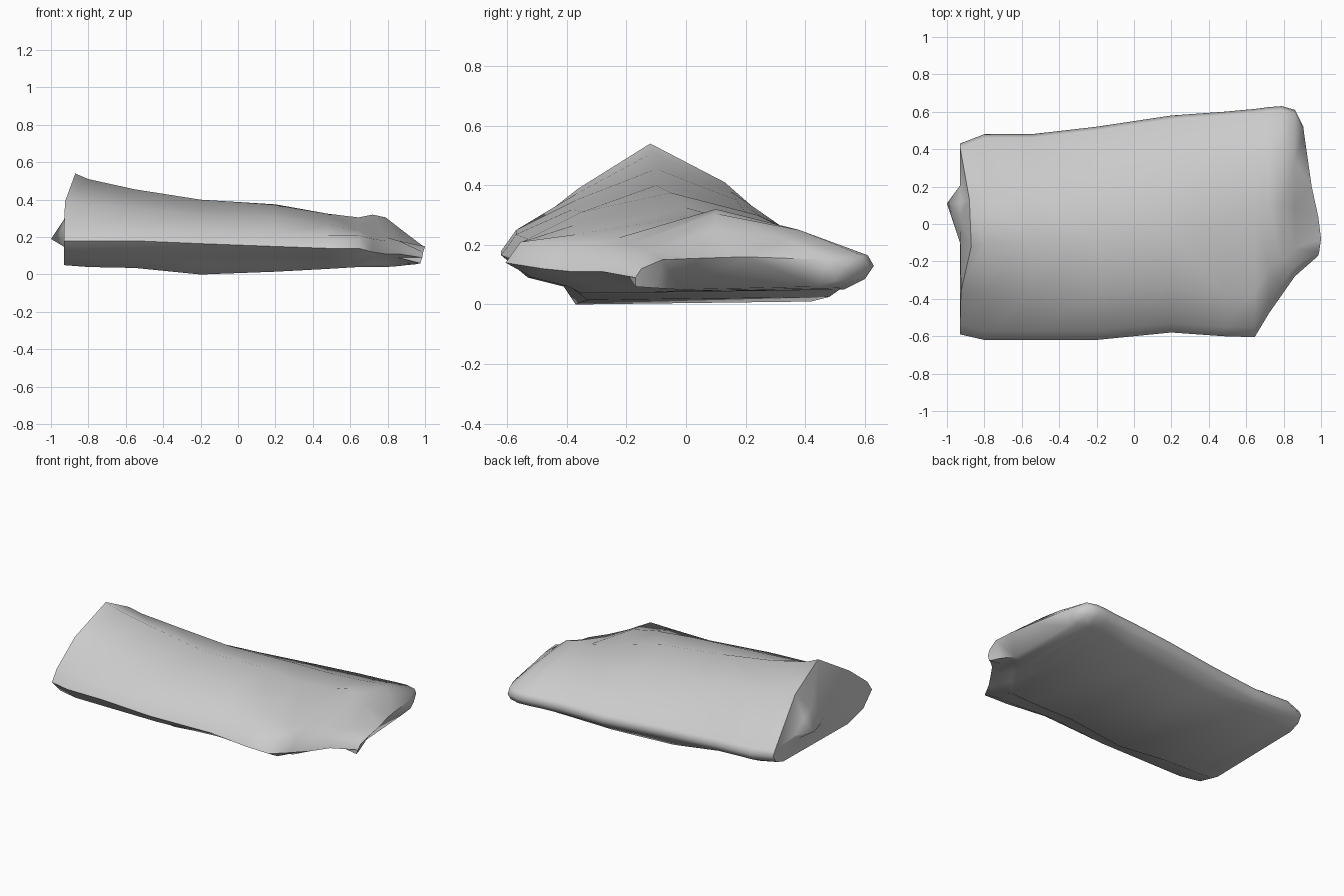
import bpy
import bmesh
import math
from mathutils import Vector

default_cube = bpy.data.objects.get("Cube")
if default_cube:
    bpy.data.objects.remove(default_cube)

# Grey stone material
stone = bpy.data.materials.new("grey stone")
stone.use_nodes = True
stone_colour = (0.6, 0.6, 0.6, 1)
stone.diffuse_color = stone_colour
stone.node_tree.nodes["Principled BSDF"].inputs["Base Color"].default_value = stone_colour

# Slices along the slab: x, bottom height, then (y, z) of the
# front lip, front slope, ridge, back slope and back lip
slices = [
    (-.93, .05, (-.59, .18), (-.36, .39), (-.12, .54), (.13, .41), (.43, .13)),
    (-.80, .04, (-.62, .18), (-.37, .37), (-.11, .51), (.15, .38), (.48, .13)),
    (-.55, .035, (-.62, .18), (-.37, .35), (-.10, .455), (.17, .35), (.48, .12)),
    (-.20, .00, (-.62, .165), (-.38, .32), (-.10, .40), (.20, .31), (.52, .12)),
    (.20, .015, (-.58, .15), (-.35, .31), (-.05, .375), (.24, .30), (.58, .12)),
    (.48, .03, (-.60, .14), (-.38, .265), (.00, .325), (.30, .27), (.60, .13)),
    (.645, .04, (-.605, .14), (-.37, .235), (.07, .305), (.34, .26), (.615, .13)),
    (.72, .04, (-.48, .12), (-.24, .22), (.10, .32), (.38, .25), (.625, .13)),
    (.79, .04, (-.38, .11), (-.19, .20), (.10, .305), (.38, .25), (.63, .13)),
    (.86, .045, (-.28, .11), (-.13, .18), (.09, .25), (.34, .22), (.61, .13)),
]
right_tip = Vector((-1, .11, .19))
left_lip = [(.90, -.02, .05), (.95, -.10, .055), (.975, -.17, .06), (.985, -.17, .09),
            (.99, -.15, .12), (1, -.08, .15), (.985, .04, .155), (.95, .20, .16),
            (.91, .48, .15), (.905, .52, .12), (.895, .50, .08), (.88, .44, .06)]


def slice_ring(x, base, front, slope, ridge, back_slope, back):
    """Close a slice with rounded lips and an undercut below them."""
    fy, fz = front
    by, bz = back
    outline = [(fy + .25, base), (fy + .21, .06), (fy + .09, .09),
               front, (fy + .05, fz + .07), slope, ridge, back_slope,
               (by - .02, bz + .035), back, (by - .03, bz - .045), (by - .1, base + .01)]
    return [Vector((x, y, z)) for y, z in outline]


rings = [slice_ring(*s) for s in slices] + [left_lip]

# The right end leans inwards towards the peak
for i, dx in {5: .005, 6: .06, 7: .05}.items():
    rings[0][i].x += dx

# Recessed ring around the broken point of the right end
recess = [p.lerp(right_tip, .7) for p in rings[0]]
for p in recess:
    p.x = -.93
rings.insert(0, recess)

# Skin the slab between neighbouring slices
bm = bmesh.new()
loops = [[bm.verts.new(p) for p in ring] for ring in rings]
count = len(recess)
for a, b in zip(loops, loops[1:]):
    for i in range(count):
        j = (i + 1) % count
        bm.faces.new((a[i], a[j], b[j], b[i]))

# Pointed broken end on the right, undercut end on the left
tip = bm.verts.new(right_tip)
for i in range(count):
    bm.faces.new((loops[0][i], loops[0][(i + 1) % count], tip))
bm.faces.new(loops[-1])
bmesh.ops.triangulate(bm, faces=bm.faces[:])
bmesh.ops.recalc_face_normals(bm, faces=bm.faces[:])

mesh = bpy.data.meshes.new("rock_slab")
bm.to_mesh(mesh)
bm.free()
mesh.materials.append(stone)
rock = bpy.data.objects.new("rock_slab", mesh)
bpy.context.collection.objects.link(rock)

# Smooth worn faces with crisp broken edges
bpy.context.view_layer.objects.active = rock
rock.select_set(True)
bpy.ops.object.shade_smooth_by_angle(angle=math.radians(65))
